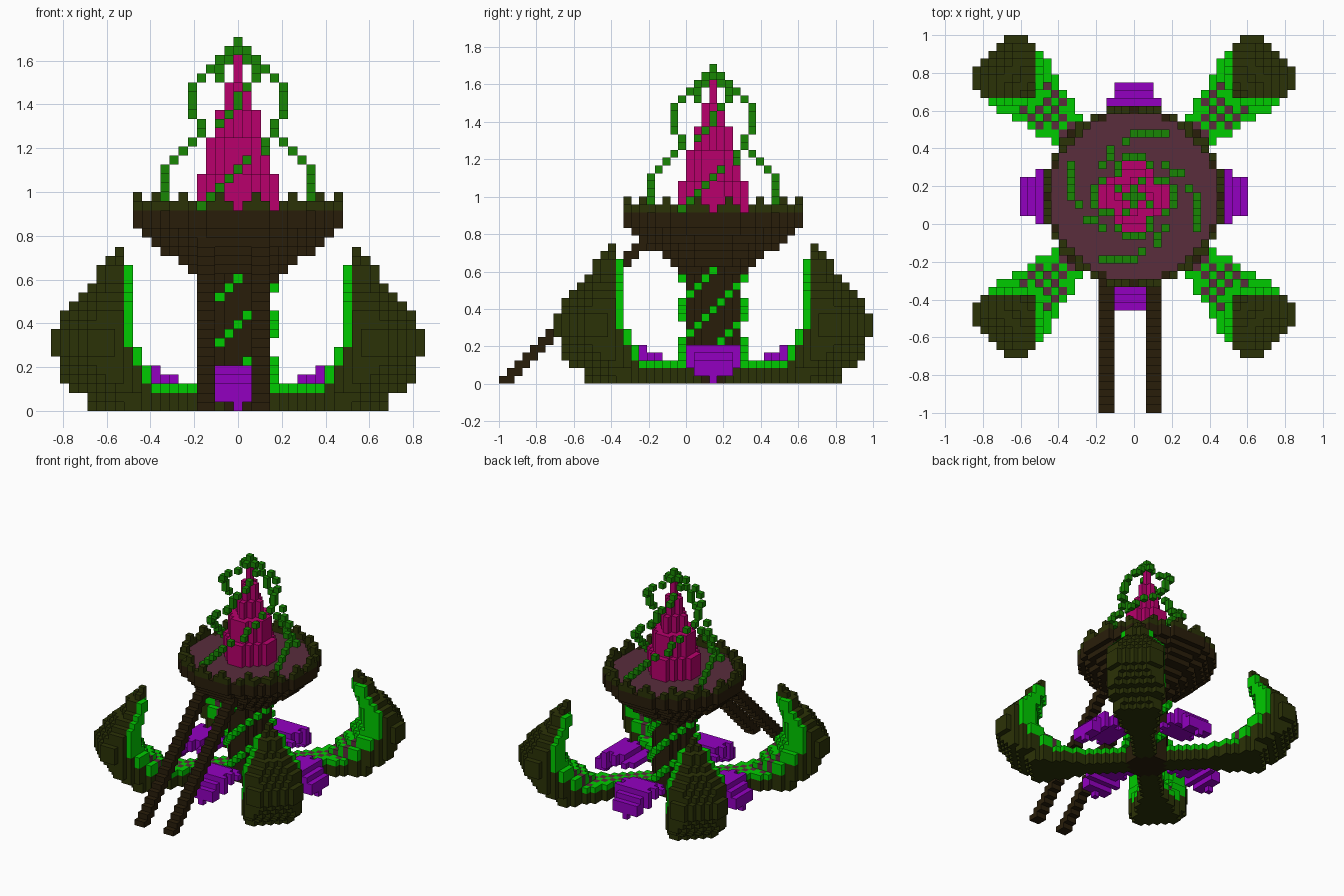
import bpy, bmesh, math
from mathutils import Vector

if "Cube" in bpy.data.objects:
    bpy.data.objects.remove(bpy.data.objects["Cube"], do_unlink=True)

V = 2 / 48            # block size
CY = 3.5 * V          # y of the central axis

COLOURS = {
    "dark_olive": (0.024, 0.032, 0.002),
    "dark_bark": (0.022, 0.0125, 0.003),
    "bright_green": (0.0, 0.60, 0.0),
    "vine_green": (0.009, 0.24, 0.001),
    "purple": (0.29, 0.0, 0.53),
    "magenta": (0.48, 0.0, 0.15),
    "mauve_soil": (0.1, 0.026, 0.045),
}
MATS = {}
for mat_name, rgb in COLOURS.items():
    m = bpy.data.materials.new(mat_name)
    m.use_nodes = True
    m.diffuse_color = (*rgb, 1)
    m.node_tree.nodes["Principled BSDF"].inputs["Base Color"].default_value = (*rgb, 1)
    MATS[mat_name] = m

DIRS = [Vector(d) for d in ((1, 0, 0), (-1, 0, 0), (0, 1, 0), (0, -1, 0), (0, 0, 1), (0, 0, -1))]
used = set()


def build(name, cells):
    """Turn {(i, j, k): colour} into a mesh of the blocks' outer faces."""
    cells = {c: m for c, m in cells.items() if c not in used}
    used.update(cells)
    names = sorted(set(cells.values()))
    bm = bmesh.new()
    verts = {}

    def vert(p):
        key = tuple(round(2 * a) for a in p)
        if key not in verts:
            verts[key] = bm.verts.new((p.x * V, p.y * V + CY, (p.z + 0.5) * V))
        return verts[key]

    for c, mat in cells.items():
        for d in DIRS:
            if tuple(int(a + b) for a, b in zip(c, d)) in cells:
                continue
            u = Vector((d.y, d.z, d.x))
            w = d.cross(u)
            mid = Vector(c) + d / 2
            f = bm.faces.new([vert(mid + (a * u + b * w) / 2)
                              for a, b in ((-1, -1), (1, -1), (1, 1), (-1, 1))])
            f.material_index = names.index(mat)
    mesh = bpy.data.meshes.new(name)
    bm.to_mesh(mesh)
    bm.free()
    for n in names:
        mesh.materials.append(MATS[n])
    ob = bpy.data.objects.new(name, mesh)
    bpy.context.collection.objects.link(ob)


def disc(r, slack=0.45):
    return [(i, j) for i in range(-r, r + 1) for j in range(-r, r + 1)
            if i * i + j * j <= (r + slack) ** 2]


def turn(i, j, n):
    for _ in range(n):
        i, j = -j, i
    return i, j


def lerp_keys(keys, k):
    for a, b in zip(keys, keys[1:]):
        if k <= b[0]:
            t = (k - a[0]) / (b[0] - a[0])
            return [a[n] + (b[n] - a[n]) * t for n in (1, 2)]


# Vines climbing the stem: four strands, a quarter turn every five levels
cells = {}
for k in range(3, 15):
    a = math.radians(-90 + (k - 9) * 18)
    p = round(3.7 * math.cos(a)), round(3.7 * math.sin(a))
    for n in range(4):
        cells[(*turn(*p, n), k)] = "bright_green"
build("stem_vines", cells)

# Stem
build("stem", {(i, j, k): "dark_bark" for k in range(14) for i, j in disc(3)})

# Bowl with flared underside and soil on top
cells = {}
for k, r in enumerate((4, 5, 6, 8, 9, 10, 11, 11), 14):
    for i, j in disc(r):
        soil = k == 21 and i * i + j * j <= 10.45 ** 2
        cells[i, j, k] = "mauve_soil" if soil else "dark_bark"
build("bowl", cells)

# Rim of sixteen stepped teeth
inner = set(disc(10))
cells = {}
for i, j in disc(11):
    if (i, j) not in inner:
        off = abs(math.degrees(math.atan2(j, i)) % 22.5 - 11.25)
        if off < 9:
            cells[i, j, 22] = "dark_olive"
for n in range(16):
    a = math.radians(11.25 + 22.5 * n)
    cells[round(11 * math.cos(a)), round(11 * math.sin(a)), 23] = "dark_olive"
build("bowl_rim", cells)

# Vine cage above the bowl: (level, radius, angle) of one strand
KEYS = [(22, 8.9, -27), (24, 8.3, -14), (26, 8, 0), (29, 6.1, 34), (30, 5.4, 48),
        (31, 5, 64), (32, 5.1, 78), (34, 5, 92), (35, 4.8, 102), (36, 4.4, 117),
        (37, 3.6, 130), (38, 2.6, 150), (39, 1.2, 175), (40, 0, 180)]
cells = {}
for k in range(22, 41):
    r, a = lerp_keys(KEYS, k)
    a = math.radians(a)
    p = round(r * math.cos(a)), round(r * math.sin(a))
    for n in range(4):
        cells[(*turn(*p, n), k)] = "vine_green"
build("vine_cage", cells)

# Stepped spire
cells = {}
for r, top in ((4, 26), (3, 30), (2, 33), (1, 36), (0, 39)):
    for i, j in disc(r, 0.2):
        for k in range(22, top):
            cells[i, j, k] = "magenta"
build("spire", cells)

# Four curled petals on the diagonals, limits per level:
# largest and smallest i or j, then largest and smallest i + j
OUTER = (16, 16, 18, 19, 19, 19, 20, 20, 20, 19, 19, 18, 17, 16, 15, 15, 14, 13)
INNER = (0, 0, 0, 10, 10, 11, 11) + (12,) * 9 + (13, 13)
FAR = (28, 29, 31, 33, 34, 35, 36, 36, 36, 35, 34, 33, 32, 30, 29, 29, 27, 26)
NEAR = (0, 0, 0, 20, 22, 24, 26, 27, 28, 28, 28, 28, 27, 27, 26, 26, 26, 26)


def petal_colour(i, j, k, half):
    low = min(i, j)
    if k < 2 or k > 15 or (k == 2 and low > 9):
        return "dark_olive"
    if k > 2 and low > INNER[k] and i + j > NEAR[k] + 1:
        return "dark_olive"
    if k <= 6 and low < 12 and abs(i - j) < min(half, 5) and (i + j) % 2:
        return "mauve_soil"
    return "bright_green"


for name, sx, sy in (("front_left", 1, -1), ("front_right", -1, -1),
                     ("back_left", 1, 1), ("back_right", -1, 1)):
    cells = {}
    for k, (m, n) in enumerate(zip(OUTER, INNER)):
        for i in range(n, m + 1):
            for j in range(n, m + 1):
                half = max(2, min(6, int(3.3 + (i + j - 17) * 0.27)))
                if NEAR[k] <= i + j <= FAR[k] and abs(i - j) <= half:
                    cells[sx * i, sy * j, k] = petal_colour(i, j, k, half)
    build(name + "_petal", cells)

# Purple leaves on the four sides: (distance, lowest, highest, half width)
LEAF = ((7, 3, 3, 2), (8, 3, 3, 3), (9, 3, 4, 2), (10, 3, 4, 3),
        (11, 3, 4, 2), (12, 2, 4, 3), (13, 1, 3, 2), (14, 1, 2, 2))
for n, name in enumerate(("left", "back", "right", "front")):
    cells = {(*turn(14, 0, n), 0): "purple"}
    for r, lo, hi, w in LEAF:
        for s in range(-w, w + 1):
            for k in range(lo, hi + 1):
                cells[(*turn(r, s, n), k)] = "purple"
    build(name + "_leaf", cells)

# Two sloping planks leaning on the front of the bowl
for name, cols in (("right_plank", (-4, -3)), ("left_plank", (2, 3))):
    build(name, {(i, k - 27 + s, k): "dark_bark"
                 for i in cols for k in range(19) for s in (0, 1)})
